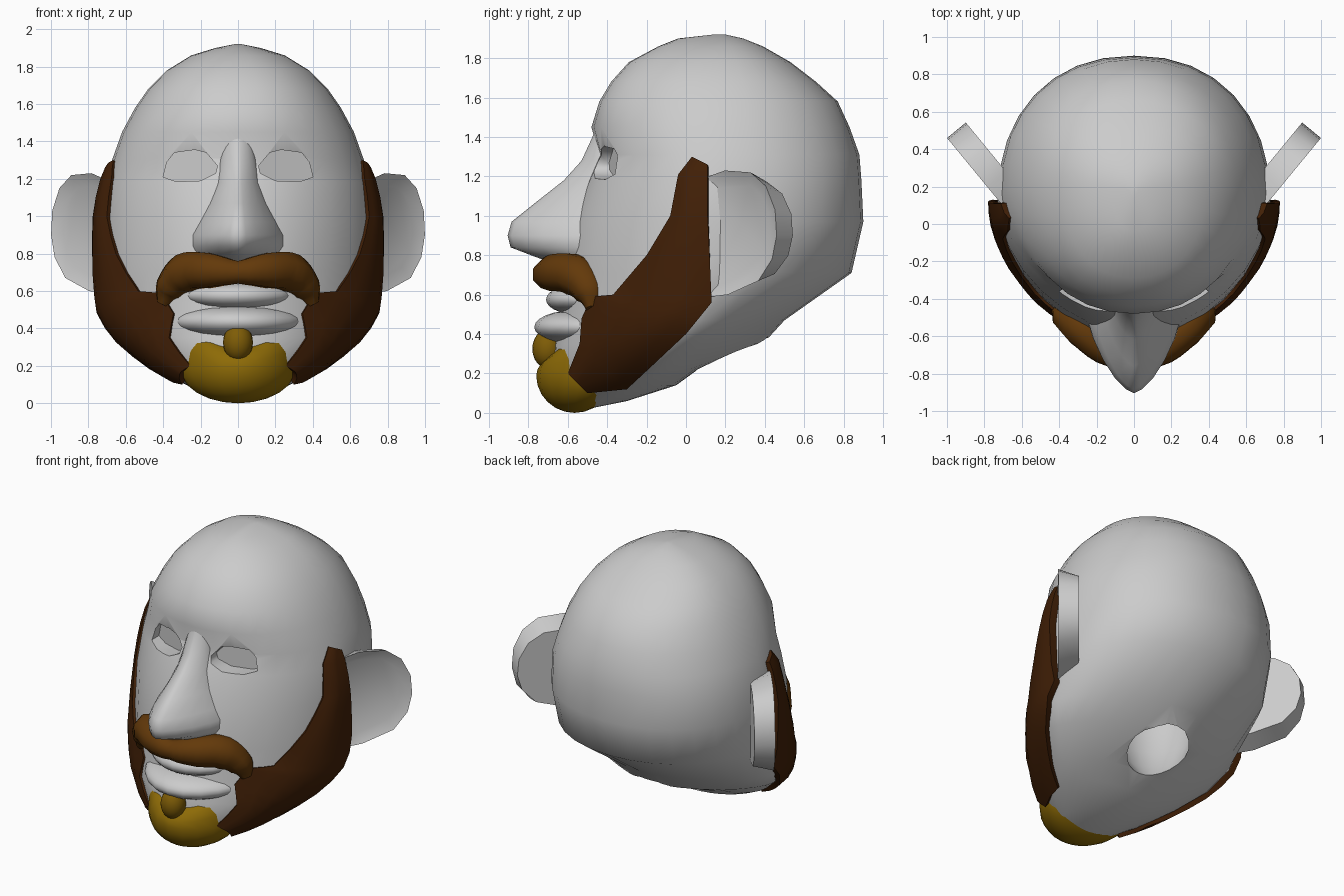
import bpy, bmesh
from math import sin, cos, pi, copysign
from mathutils import Vector

old = bpy.data.objects.get("Cube")
if old:
    bpy.data.objects.remove(old, do_unlink=True)


def material(name, colour):
    mat = bpy.data.materials.new(name)
    mat.use_nodes = True
    mat.diffuse_color = (*colour, 1)
    mat.node_tree.nodes["Principled BSDF"].inputs["Base Color"].default_value = (*colour, 1)
    return mat


skin = material("grey skin", (.6, .6, .6))
dark_brown = material("dark brown hair", (.053, .014, .002))
brown = material("chestnut hair", (.125, .041, .003))
gold = material("golden hair", (.27, .147, .002))
ochre = material("ochre hair", (.21, .108, .002))


def to_object(name, bm, mat):
    mesh = bpy.data.meshes.new(name)
    bm.to_mesh(mesh)
    bm.free()
    obj = bpy.data.objects.new(name, mesh)
    bpy.context.collection.objects.link(obj)
    mesh.materials.append(mat)
    return obj


def finish(obj, angle=40):
    """Apply every modifier, then smooth the surface but keep hard edges."""
    bpy.context.view_layer.update()
    bpy.ops.object.select_all(action='DESELECT')
    obj.select_set(True)
    bpy.context.view_layer.objects.active = obj
    for mod in list(obj.modifiers):
        bpy.ops.object.modifier_apply(modifier=mod.name)
    bpy.ops.object.shade_smooth_by_angle(angle=angle * pi / 180)


def power(value, exponent):
    return copysign(abs(value) ** exponent, value)


def loft(name, sections, mat, count=32):
    """Stack rounded rings: z, front y, back y, widest y, half width, front and back roundness."""
    bm = bmesh.new()
    rings = []
    for z, front, back, mid, width, p, q in sections:
        ring = []
        for k in range(count):
            c, s = cos(2 * pi * k / count), sin(2 * pi * k / count)
            e, reach = (2 / p, mid - front) if s < 0 else (2 / q, back - mid)
            ring.append(bm.verts.new((width * power(c, e), mid + reach * power(s, e), z)))
        rings.append(ring)
    for low, high in zip(rings, rings[1:]):
        for k in range(count):
            n = (k + 1) % count
            bm.faces.new((low[k], low[n], high[n], high[k]))
    bm.faces.new(rings[0][::-1])
    bm.faces.new(rings[-1])
    return to_object(name, bm, mat)


def ellipsoid(name, centre, radii, mat, shape=None):
    bm = bmesh.new()
    bmesh.ops.create_uvsphere(bm, u_segments=20, v_segments=12, radius=1)
    for v in bm.verts:
        v.co = Vector(a * b for a, b in zip(v.co, radii))
        if shape:
            shape(v.co)
        v.co += Vector(centre)
    return to_object(name, bm, mat)


def prism(near, far):
    """Join two matching outlines into a solid."""
    bm = bmesh.new()
    a = [bm.verts.new(p) for p in near]
    b = [bm.verts.new(p) for p in far]
    front = bm.faces.new(a)
    bm.faces.new(b[::-1])
    for i in range(len(a)):
        j = (i + 1) % len(a)
        bm.faces.new((a[j], a[i], b[i], b[j]))
    bmesh.ops.recalc_face_normals(bm, faces=bm.faces)
    return bm, front


# Head shell, from chin to crown
HEAD = [
    (.02, -.58, -.5, -.54, .05, 2, 2),
    (.06, -.64, -.3, -.45, .2, 2, 2),
    (.14, -.67, -.05, -.3, .36, 1.9, 2),
    (.22, -.68, .06, -.18, .48, 1.9, 2),
    (.35, -.67, .39, -.05, .63, 1.8, 1.6),
    (.47, -.64, .5, .02, .71, 1.7, 1.7),
    (.71, -.63, .84, .08, .73, 1.7, 2.1),
    (.97, -.58, .9, .12, .73, 1.8, 2.2),
    (1.18, -.5, .89, .16, .71, 1.9, 2.2),
    (1.31, -.44, .88, .18, .67, 2.1, 2.1),
    (1.45, -.48, .83, .18, .62, 2.1, 2.1),
    (1.58, -.44, .77, .18, .55, 2.1, 2.1),
    (1.68, -.38, .66, .18, .48, 2.2, 2.2),
    (1.78, -.29, .53, .18, .38, 2.2, 2.2),
    (1.86, -.14, .39, .18, .25, 2.2, 2.2),
    (1.9, -.04, .29, .18, .12, 2, 2),
    (1.92, .14, .2, .18, .02, 2, 2),
]
head = loft("head", HEAD, skin)


def head_x(y, z):
    """Half width of the head at a given depth and height."""
    for low, high in zip(HEAD, HEAD[1:]):
        if z <= high[0]:
            t = (z - low[0]) / (high[0] - low[0])
            _, front, back, mid, width, p, q = [a + (b - a) * t for a, b in zip(low, high)]
            reach, e = (mid - front, p) if y < mid else (back - mid, q)
            return width * max(0, 1 - (abs(y - mid) / reach) ** e) ** (1 / e)


# Eye sockets and the hollow above the neck opening, cut into the head
EYE = [(.11, 1.27), (.17, 1.34), (.23, 1.355), (.34, 1.34), (.38, 1.29),
       (.4, 1.21), (.33, 1.185), (.2, 1.19), (.12, 1.23)]
cutters = [ellipsoid("neck_cutter", (0, .19, .75), (.3, .29, .62), skin)]
for side in (-1, 1):
    bm, _ = prism([(side * x, -.8, z) for x, z in EYE],
                  [(side * x, .36 * x - .43, z) for x, z in EYE])
    cutters.append(to_object("eye_cutter", bm, skin))
for cutter in cutters:
    cutter.hide_render = True
    mod = head.modifiers.new("cut", 'BOOLEAN')
    mod.operation = 'DIFFERENCE'
    mod.solver = 'EXACT'
    mod.object = cutter
finish(head, 55)
for cutter in cutters:
    bpy.data.objects.remove(cutter, do_unlink=True)

# Nose: height, tip depth, half width
NOSE = [(.74, -.62, .2), (.79, -.76, .25), (.84, -.89, .265), (.9, -.905, .26), (.97, -.885, .22),
        (1.07, -.76, .165), (1.18, -.62, .12), (1.28, -.53, .1), (1.4, -.475, .07), (1.5, -.44, .04)]
finish(loft("nose", [(z, tip, -.3, -.43, w, 1.5, 2) for z, tip, w in NOSE], skin, 24), 70)


# Lips, bent back around the face
def bend(co):
    co.y += co.x ** 2


finish(ellipsoid("upper_lip", (0, -.58, .575), (.29, .13, .07), skin, bend))
finish(ellipsoid("lower_lip", (0, -.57, .435), (.35, .2, .085), skin, bend))

# Ears: angled dished plates, smaller at the back
EAR = [(-.08, .58), (.12, .6), (.32, .67), (.41, .78), (.44, .9),
       (.43, 1.03), (.37, 1.15), (.27, 1.22), (.1, 1.23), (-.08, 1.18)]
along, across = Vector((.635, .772, 0)), Vector((-.772, .635, 0))
near = [Vector((.72, .12, z)) + along * u for u, z in EAR]
far = [p + across * .13 + Vector((0, 0, (.9 - p.z) * .15)) for p in near]
bm, face = prism(near, far)
bmesh.ops.inset_region(bm, faces=[face], thickness=.07)
bmesh.ops.translate(bm, verts=face.verts, vec=across * .03)
ears = to_object("ears", bm, skin)
ears.modifiers.new("mirror", 'MIRROR')
finish(ears, 50)

# Full beard: strip between a front edge and a back edge, laid over the jaw
FRONT = [(.03, 1.3), (-.04, 1.21), (-.08, 1), (-.2, .8), (-.37, .6),
         (-.48, .59), (-.53, .48), (-.54, .35), (-.6, .2)]
BACK = [(.11, 1.26), (.11, 1.2), (.11, 1), (.12, .8), (.13, .56),
        (0, .4), (-.16, .25), (-.3, .12), (-.5, .1)]


def refine(points):
    pts = [Vector(p) for p in points]
    out = [pts[0]]
    for a, b in zip(pts, pts[1:]):
        out += [(a + b) / 2, b]
    return out


bm = bmesh.new()
grid = []
for a, b in zip(refine(FRONT), refine(BACK)):
    row = []
    for j in range(7):
        y, z = a.lerp(b, j / 6)
        lift = min(.05, .02 + (1.35 - z) / 10) * min(1, .4 + .3 * j)
        row.append(bm.verts.new((head_x(y, z) + lift, y, z)))
    grid.append(row)
for up, down in zip(grid, grid[1:]):
    for j in range(6):
        bm.faces.new((up[j], down[j], down[j + 1], up[j + 1]))
beard = to_object("beard", bm, dark_brown)
solid = beard.modifiers.new("thickness", 'SOLIDIFY')
solid.thickness = .07
solid.offset = -1
beard.modifiers.new("mirror", 'MIRROR')
finish(beard, 50)

# Moustache: tapered tube drooping at both ends (x, y, z, radius)
HALF = [(.15, -.66, .71, .1), (.28, -.55, .695, .11), (.365, -.485, .61, .085), (.4, -.475, .53, .035)]
path = [(-x, y, z, r) for x, y, z, r in HALF[::-1]] + [(0, -.715, .7, .065)] + HALF
curve = bpy.data.curves.new("moustache", 'CURVE')
curve.dimensions = '3D'
curve.bevel_depth = 1
curve.bevel_resolution = 2
curve.resolution_u = 4
curve.use_fill_caps = True
spline = curve.splines.new('BEZIER')
spline.bezier_points.add(len(path) - 1)
for point, (x, y, z, r) in zip(spline.bezier_points, path):
    point.co = (x, y, z)
    point.radius = r
    point.handle_left_type = point.handle_right_type = 'AUTO'
tube = bpy.data.objects.new("moustache_path", curve)
bpy.context.collection.objects.link(tube)
bpy.context.view_layer.update()
mesh = bpy.data.meshes.new_from_object(tube.evaluated_get(bpy.context.evaluated_depsgraph_get()))
bpy.data.objects.remove(tube, do_unlink=True)
mesh.materials.clear()
mesh.materials.append(brown)
moustache = bpy.data.objects.new("moustache", mesh)
bpy.context.collection.objects.link(moustache)
finish(moustache, 50)


# Chin beard with a dipped top, and the tuft under the lip
def chin_shape(co):
    if co.z > 0:
        co.z *= .65 + 16 * co.x ** 2
    bend(co)


finish(ellipsoid("chin_beard", (0, -.565, .19), (.31, .195, .19), gold, chin_shape), 60)
finish(ellipsoid("chin_tuft", (0, -.7, .325), (.08, .08, .1), ochre))
